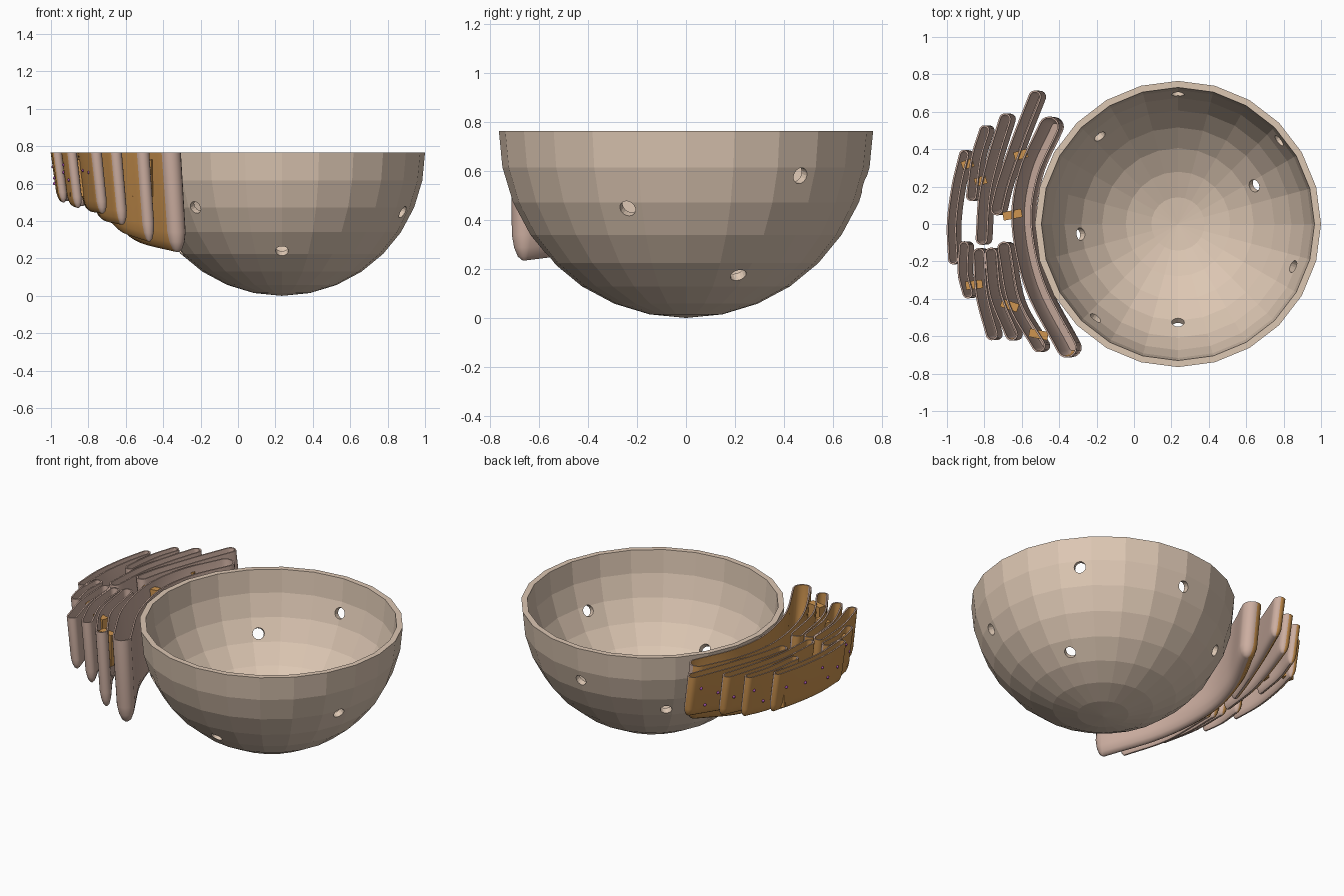
import bpy, bmesh, math
from mathutils import Vector

if "Cube" in bpy.data.objects:
    bpy.data.objects.remove(bpy.data.objects["Cube"])

C = Vector((0.235, 0, 0.765))   # bowl centre, on the rim plane
TOP = 0.765


def material(name, rgb):
    m = bpy.data.materials.new(name)
    m.diffuse_color = (*rgb, 1)
    m.use_nodes = True
    m.node_tree.nodes["Principled BSDF"].inputs["Base Color"].default_value = m.diffuse_color
    return m


TAN = material("tan", (0.72, 0.57, 0.45))
SKIN = material("skin", (0.60, 0.42, 0.35))
ORANGE = material("orange", (0.62, 0.30, 0.08))
PURPLE = material("purple", (0.35, 0.08, 0.42))


def make(name, bm, *mats):
    me = bpy.data.meshes.new(name)
    bm.to_mesh(me)
    bm.free()
    for m in mats:
        me.materials.append(m)
    ob = bpy.data.objects.new(name, me)
    bpy.context.collection.objects.link(ob)
    return ob


# bowl: faceted half sphere with wall thickness
def hemi(bm, r):
    rings = []
    for i in range(8):
        a = math.radians(11.25 * i)
        rings.append([bm.verts.new(C + Vector((r * math.cos(a) * math.cos(t), r * math.cos(a) * math.sin(t),
                                               -r * math.sin(a))))
                      for t in (2 * math.pi * k / 24 for k in range(24))])
    tip = bm.verts.new(C - Vector((0, 0, r)))
    for a, b in zip(rings, rings[1:]):
        for k in range(24):
            bm.faces.new((a[k], a[k - 1], b[k - 1], b[k]))
    for k in range(24):
        bm.faces.new((rings[-1][k], rings[-1][k - 1], tip))
    return rings[0]


bm = bmesh.new()
outer, inner = hemi(bm, 0.765), hemi(bm, 0.73)
for k in range(24):
    bm.faces.new((outer[k - 1], outer[k], inner[k], inner[k - 1]))
bmesh.ops.recalc_face_normals(bm, faces=bm.faces)
bowl = make("bowl", bm, TAN)

# drain holes: cylinders pointing at the bowl centre
bm = bmesh.new()
for d in [(0, -.52, -.495), (0, .70, -.21), (-.415, .465, -.36), (.57, .47, -.185), (.42, .21, -.58),
          (.65, -.24, -.32), (-.465, -.53, -.295), (-.53, -.055, -.51)]:
    d = Vector(d).normalized()
    m = d.to_track_quat('Z', 'Y').to_matrix().to_4x4()
    m.translation = C + d * 0.745
    bmesh.ops.create_cone(bm, cap_ends=True, segments=16, radius1=.034, radius2=.034, depth=.2, matrix=m)
cutter = make("hole_cutter", bm, TAN)
cutter.hide_render = True
cutter.hide_viewport = True
cut = bowl.modifiers.new("holes", 'BOOLEAN')
cut.operation = 'DIFFERENCE'
cut.object = cutter
cut.solver = 'EXACT'


# fins: curved open-topped pockets, rounded at the bottom
def curve(pts, n=6):
    p = [Vector(q) for q in pts]
    p = [2 * p[0] - p[1]] + p + [2 * p[-1] - p[-2]]
    out = []
    for i in range(1, len(p) - 2):
        for k in range(n):
            t = k / n
            out.append(0.5 * (2 * p[i] + (p[i + 1] - p[i - 1]) * t
                              + (2 * p[i - 1] - 5 * p[i] + 4 * p[i + 1] - p[i + 2]) * t * t
                              + (3 * p[i] - p[i - 1] - 3 * p[i + 1] + p[i + 2]) * t ** 3))
    return out + [p[-2]]


def outline(path, h):
    """Rounded-end strip; returns (point, position along path)."""
    tan = [(path[min(i + 1, len(path) - 1)] - path[max(i - 1, 0)]).normalized() for i in range(len(path))]
    nor = [Vector((-t.y, t.x)) for t in tan]
    n = len(path) - 1
    left = [(p + q * h, i / n) for i, (p, q) in enumerate(zip(path, nor))]
    right = [(p - q * h, i / n) for i, (p, q) in enumerate(zip(path, nor))]
    arc = [math.pi * k / 8 for k in range(1, 8)]
    end = [(path[-1] + (nor[-1] * math.cos(a) + tan[-1] * math.sin(a)) * h, 1) for a in arc]
    start = [(path[0] - (nor[0] * math.cos(a) + tan[0] * math.sin(a)) * h, 0) for a in arc]
    return left + end + right[::-1] + start


def fin(name, pts, h, z_back, z_front):
    path = curve(pts)
    bm = bmesh.new()
    w = 0.009
    levels = [(.93, h * .4 - w * .5), (.86, h * .85 - w), (0, h - w),
              (0, h), (.8, h * .95), (.9, h * .78), (.97, h * .5), (1, h * .15)]
    rings = []
    for f, hh in levels:
        rings.append([bm.verts.new((p.x + .035 * f, p.y, TOP - f * (TOP - z_back - (z_front - z_back) * t)))
                      for p, t in outline(path, max(hh, .002))])
    n = len(rings[0])
    for j, (a, b) in enumerate(zip(rings, rings[1:])):
        for k in range(n):
            fc = bm.faces.new((a[k - 1], a[k], b[k], b[k - 1]))
            fc.smooth = True
            fc.tag = j < 2
    m = n // 2
    for ring, inside in ((rings[0], True), (rings[-1], False)):
        bm.faces.new(ring).tag = inside
    bmesh.ops.recalc_face_normals(bm, faces=bm.faces)
    bm.normal_update()
    for fc in bm.faces:   # orange lining on the inward wall of each pocket
        if fc.tag and fc.normal.dot(Vector((-.8, .5, 0))) > .3:
            fc.material_index = 1
    ob = make(name, bm, SKIN, ORANGE)
    bpy.context.view_layer.objects.active = ob
    ob.select_set(True)
    bpy.ops.object.shade_smooth_by_angle(angle=math.radians(40))
    ob.select_set(False)
    return path


FINS = [
    ([(-.91, .37), (-.95, .2), (-.975, 0), (-.968, -.19)], .026, .51, .5),
    ([(-.91, -.12), (-.915, -.26), (-.89, -.37)], .028, .49, .47),
    ([(-.80, .50), (-.845, .35), (-.87, .15)], .028, .50, .48),
    ([(-.69, .56), (-.755, .35), (-.80, .15), (-.815, -.08)], .032, .5, .46),
    ([(-.83, -.16), (-.815, -.38), (-.76, -.59)], .032, .46, .44),
    ([(-.53, .68), (-.62, .45), (-.70, .22), (-.735, .08)], .034, .5, .43),
    ([(-.765, -.16), (-.74, -.38), (-.655, -.59)], .034, .42, .38),
    ([(-.695, -.13), (-.64, -.42), (-.51, -.65)], .036, .38, .29),
    ([(-.455, .52), (-.565, .27), (-.6, 0), (-.53, -.33), (-.36, -.66)], .055, .4, .235),
]
paths = [fin(f"fin_{i + 1}", *f) for i, f in enumerate(FINS)]

# orange webs bridging neighbouring fins
for i, (a, b) in enumerate([((-.64, .36), (-.57, .38)), ((-.85, .22), (-.79, .24)), ((-.92, .31), (-.86, .33)),
                            ((-.90, -.33), (-.81, -.32)), ((-.71, -.42), (-.62, -.45)), ((-.56, -.58), (-.46, -.6)),
                            ((-.70, .04), (-.60, .06))]):
    a, b = Vector(a), Vector(b)
    bm = bmesh.new()
    bmesh.ops.create_cube(bm, size=1)
    ang = math.atan2((b - a).y, (b - a).x)
    mid = (a + b) / 2
    for v in bm.verts:
        x, y = v.co.x * (b - a).length, v.co.y * .045
        v.co = (mid.x + x * math.cos(ang) - y * math.sin(ang), mid.y + x * math.sin(ang) + y * math.cos(ang),
                .63 + v.co.z * .2)
    make(f"web_{i + 1}", bm, ORANGE)

# small purple beads on the outward fin walls: fin index, position, height
bm = bmesh.new()
for i, t, z in [(0, .12, .66), (0, .4, .64), (0, .6, .69), (0, .72, .6), (0, .9, .63), (1, .3, .66), (1, .6, .7),
                (1, .9, .62), (2, .1, .67), (2, .35, .58), (3, .08, .62), (4, .6, .67), (4, .85, .66),
                (5, .05, .68), (5, .2, .62), (5, .1, .56)]:
    p = paths[i]
    k = min(max(round(t * (len(p) - 1)), 1), len(p) - 2)
    d = (p[k + 1] - p[k - 1]).normalized()
    q = p[k] + Vector((d.y, -d.x)) * FINS[i][1]
    bm2 = bmesh.ops.create_icosphere(bm, subdivisions=2, radius=.009)
    bmesh.ops.translate(bm, verts=bm2["verts"], vec=(q.x + .035 * (TOP - z) / .27, q.y, z))
for f in bm.faces:
    f.smooth = True
make("beads", bm, PURPLE)
